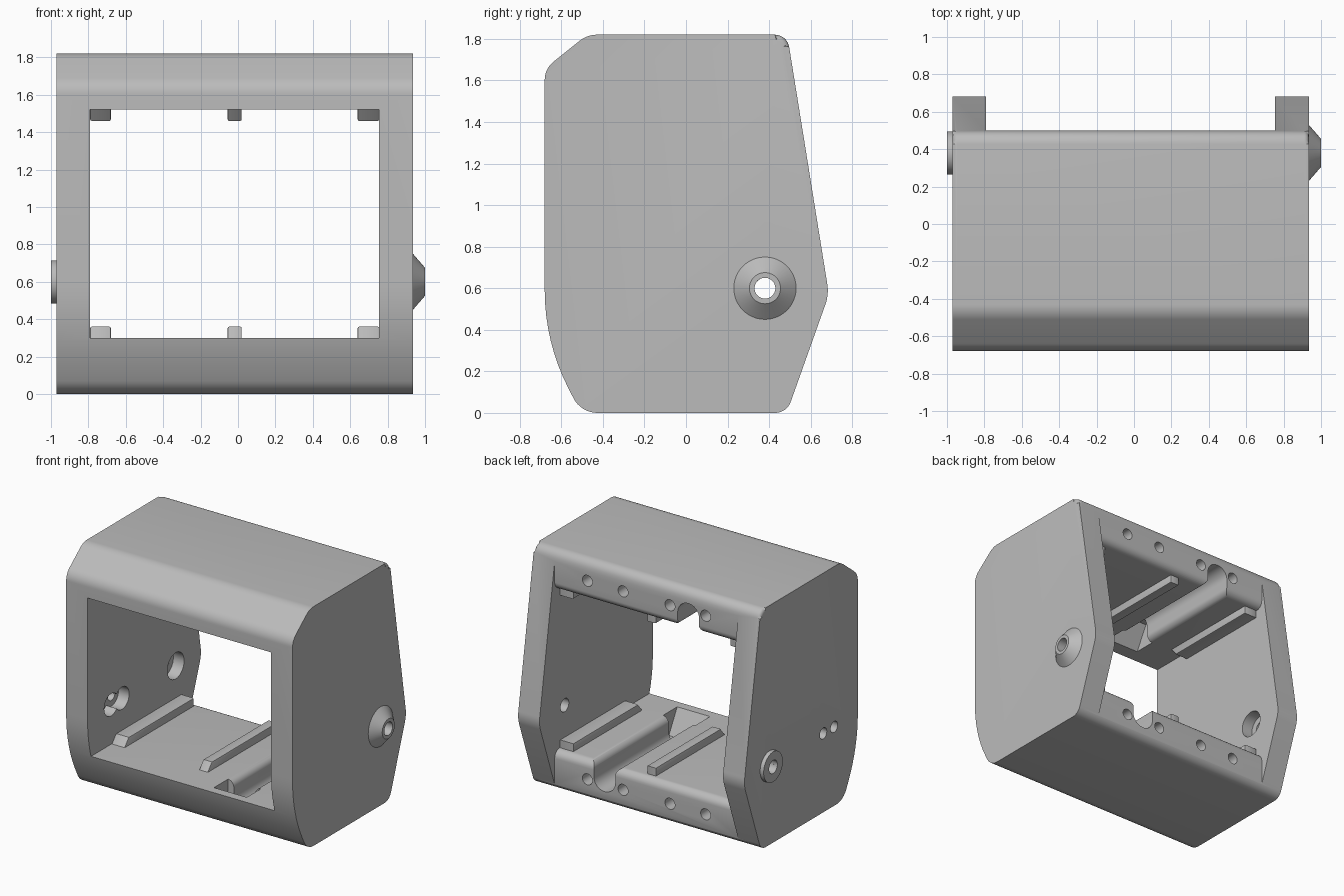
import bpy, bmesh, math
from mathutils import Vector, Matrix

if "Cube" in bpy.data.objects:
    bpy.data.objects.remove(bpy.data.objects["Cube"], do_unlink=True)

grey = bpy.data.materials.new("plain grey")
grey.use_nodes = True
grey.diffuse_color = (0.5, 0.5, 0.5, 1)
grey.node_tree.nodes["Principled BSDF"].inputs["Base Color"].default_value = (0.5, 0.5, 0.5, 1)

WALL_L, WALL_R = -0.97, 0.935      # outer side faces
IN_L, IN_R = -0.79, 0.755          # inner side faces
FLOOR, CEIL, HEIGHT = 0.30, 1.52, 1.82
BACK = 0.5                         # rear face of floor and ceiling


def finish(name, bm):
    bmesh.ops.recalc_face_normals(bm, faces=bm.faces)
    mesh = bpy.data.meshes.new(name)
    bm.to_mesh(mesh)
    bm.free()
    mesh.materials.append(grey)
    obj = bpy.data.objects.new(name, mesh)
    bpy.context.collection.objects.link(obj)
    return obj


def rounded(corners, steps=8):
    """Polygon from (a, b, radius) corners, each replaced by an arc."""
    out = []
    for i, (a, b, r) in enumerate(corners):
        p = Vector((a, b))
        if r == 0:
            out.append(p)
            continue
        u = (Vector(corners[i - 1][:2]) - p).normalized()
        v = (Vector(corners[(i + 1) % len(corners)][:2]) - p).normalized()
        half = u.angle(v) / 2
        mid = p + (u + v).normalized() * (r / math.sin(half))
        start = p + u * (r / math.tan(half)) - mid
        end = p + v * (r / math.tan(half)) - mid
        sweep = start.angle_signed(end)
        for k in range(steps + 1):
            # angle_signed is clockwise-positive
            out.append(mid + Matrix.Rotation(-sweep * k / steps, 2) @ start)
    return out


def prism(name, pts, axis, lo, hi, bevel=0.0, segments=4):
    """Extrude a (y, z) profile along x, or an (x, z) profile along y."""
    bm = bmesh.new()
    place = (lambda p, t: (t, p[0], p[1])) if axis == "x" else (lambda p, t: (p[0], t, p[1]))
    rings = [[bm.verts.new(place(p, t)) for p in pts] for t in (lo, hi)]
    caps = [bm.faces.new(ring) for ring in rings]
    n = len(pts)
    for i in range(n):
        j = (i + 1) % n
        bm.faces.new((rings[0][i], rings[0][j], rings[1][j], rings[1][i]))
    if bevel:
        edges = [e for cap in caps for e in cap.edges]
        bmesh.ops.bevel(bm, geom=edges, offset=bevel, segments=segments,
                        profile=0.5, affect="EDGES")
    return finish(name, bm)


def drill(axis, radius, lo, hi, a, b):
    circle = [(a + radius * math.cos(math.tau * k / 32),
               b + radius * math.sin(math.tau * k / 32)) for k in range(32)]
    return prism("drill", circle, axis, lo, hi)


def lathe(name, section, y, z, sides=48):
    """Closed (x, radius) section turned around an x-parallel axis."""
    bm = bmesh.new()
    rings = [[bm.verts.new((x, y + r * math.cos(math.tau * k / sides),
                            z + r * math.sin(math.tau * k / sides)))
              for k in range(sides)] for x, r in section]
    for i, ring in enumerate(rings):
        after = rings[(i + 1) % len(rings)]
        for k in range(sides):
            m = (k + 1) % sides
            bm.faces.new((ring[k], ring[m], after[m], after[k]))
    return finish(name, bm)


def cut(obj, cutter):
    mod = obj.modifiers.new("cut", "BOOLEAN")
    mod.operation, mod.solver, mod.object = "DIFFERENCE", "EXACT", cutter
    bpy.ops.object.select_all(action="DESELECT")
    bpy.context.view_layer.objects.active = obj
    obj.select_set(True)
    bpy.ops.object.modifier_apply(modifier=mod.name)
    bpy.data.objects.remove(cutter, do_unlink=True)


def smooth(obj):
    bpy.ops.object.select_all(action="DESELECT")
    bpy.context.view_layer.objects.active = obj
    obj.select_set(True)
    bpy.ops.object.shade_smooth_by_angle(angle=math.radians(25))


# Housing shell: side outline with softened rims
outline = rounded([
    (-0.475, HEIGHT, 0.13), (-0.68, 1.656, 0.11), (-0.68, 0.34, 1.03),
    (-0.505, 0, 0.13), (0.485, 0, 0.08), (0.688, 0.57, 0.2), (0.487, HEIGHT, 0.07)])
housing = prism("housing", outline, "x", WALL_L, WALL_R, bevel=0.025)

# Through opening, flaring round the rear lips, open behind the floor and ceiling
opening = rounded([
    (-1, FLOOR, 0), (BACK, FLOOR, 0.06), (BACK, -0.2, 0), (1, -0.2, 0),
    (1, 2, 0), (BACK, 2, 0), (BACK, CEIL, 0.06), (-1, CEIL, 0)])
cut(housing, prism("opening", opening, "x", IN_L, IN_R))

# Cable troughs, sloped trough ends and rear screw holes in floor and ceiling
for level, s, cx in ((FLOOR, -1, 0.335), (CEIL, 1, -0.37)):
    half = rounded([(0.14, -0.08, 0), (0.15, 0, 0), (0.09, 0, 0.05),
                    (0.09, 0.2, 0.0895), (0, 0.2, 0)])[1:-1]
    right = [(min(a, 0.14), d) for a, d in half]
    right[0] = (0.14, 0)
    section = [(0.14, -0.08)] + right
    section += [(-a, d) for a, d in reversed(section)]
    cut(housing, prism("trough", [(cx + a, level + s * d) for a, d in section],
                       "y", -0.43, 0.7))
    ramp = [(-0.57, -0.05), (-0.57, 0), (-0.47, 0.18), (-0.40, 0.18), (-0.40, -0.05)]
    cut(housing, prism("trough_end", [(y, level + s * d) for y, d in ramp],
                       "x", cx - 0.138, cx + 0.138))
    for hx in (0.48, 0.18, -0.215, -0.515):
        cut(housing, drill("y", 0.042, 0.3, 0.7, hx, level + s * 0.145))

# Pivot bores, and a pair of small holes with recesses in one wall
PY, PZ = 0.38, 0.6
cut(housing, drill("x", 0.05, 0.6, 1.2, PY, PZ))
cut(housing, drill("x", 0.05, -1.2, -0.6, PY, PZ))
cut(housing, drill("x", 0.1, -0.88, -0.6, PY, PZ))
for hy in (-0.395, -0.265):
    cut(housing, drill("x", 0.042, -1.2, -0.6, hy, PZ))
    cut(housing, drill("x", 0.085, -0.88, -0.6, hy, PZ))
smooth(housing)

# Pivot bosses
smooth(lathe("cone_boss", [(0.92, 0.05), (0.92, 0.15), (WALL_R, 0.15),
                           (1, 0.075), (1, 0.05)], PY, PZ))
smooth(lathe("flat_boss", [(-0.95, 0.05), (-0.95, 0.115), (-1, 0.115), (-1, 0.05)], PY, PZ))

# Guide rails along floor and ceiling, with slanted front ends
for label, level, s in (("floor", FLOOR, 1), ("ceiling", CEIL, -1)):
    for side, x0, x1 in (("left", 0.64, IN_R), ("middle", -0.055, 0.02), ("right", IN_L, -0.68)):
        shape = [(-0.39, -0.02), (-0.39, 0), (-0.34, 0.06), (0.44, 0.06), (0.44, -0.02)]
        smooth(prism(f"{label}_rail_{side}", [(y, level + s * d) for y, d in shape],
                     "x", x0, x1, bevel=0.008, segments=2))
